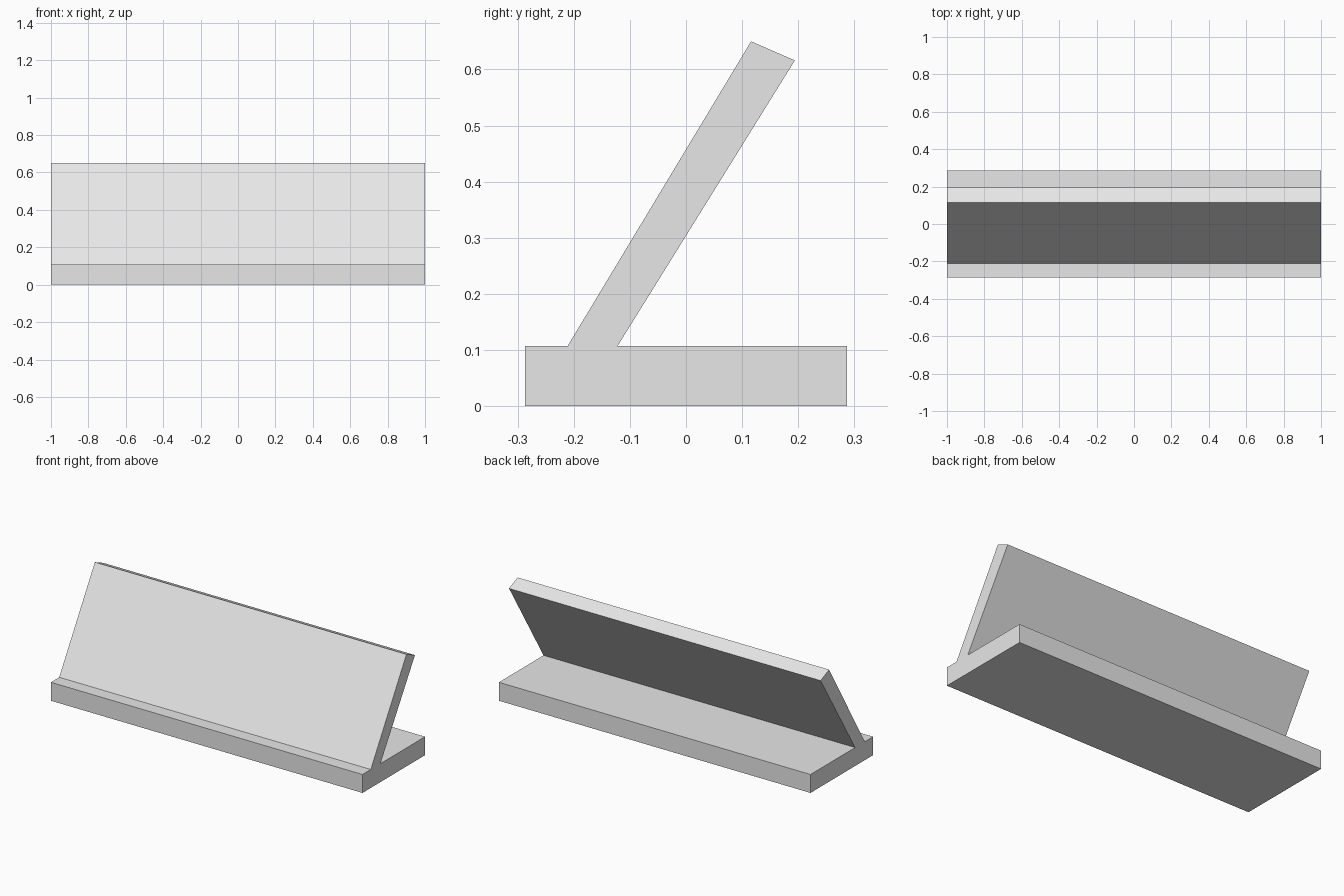
import bpy
import bmesh

cube = bpy.data.objects.get("Cube")
if cube:
    bpy.data.objects.remove(cube, do_unlink=True)

HALF_LENGTH = 1.0

# Plain grey material
grey = bpy.data.materials.new("light_grey")
grey.use_nodes = True
colour = (0.8, 0.8, 0.8, 1.0)
grey.diffuse_color = colour
grey.node_tree.nodes["Principled BSDF"].inputs["Base Color"].default_value = colour

# Side profile (y, z): flat base with a leaning panel rising from its front
base_half, base_top = 0.287, 0.107
profile = [
    (-base_half, 0), (base_half, 0), (base_half, base_top),
    (-0.122, base_top), (0.194, 0.616), (0.116, 0.65), (-0.211, base_top),
    (-base_half, base_top),
]

# Extrude the profile along the full length
bm = bmesh.new()
end = bm.faces.new([bm.verts.new((-HALF_LENGTH, y, z)) for y, z in profile])
extruded = bmesh.ops.extrude_face_region(bm, geom=[end], use_keep_orig=True)
moved = [v for v in extruded["geom"] if isinstance(v, bmesh.types.BMVert)]
bmesh.ops.translate(bm, verts=moved, vec=(2 * HALF_LENGTH, 0, 0))
bmesh.ops.recalc_face_normals(bm, faces=bm.faces)

mesh = bpy.data.meshes.new("base_with_leaning_panel")
bm.to_mesh(mesh)
bm.free()
mesh.materials.append(grey)
stand = bpy.data.objects.new("base_with_leaning_panel", mesh)
bpy.context.collection.objects.link(stand)
